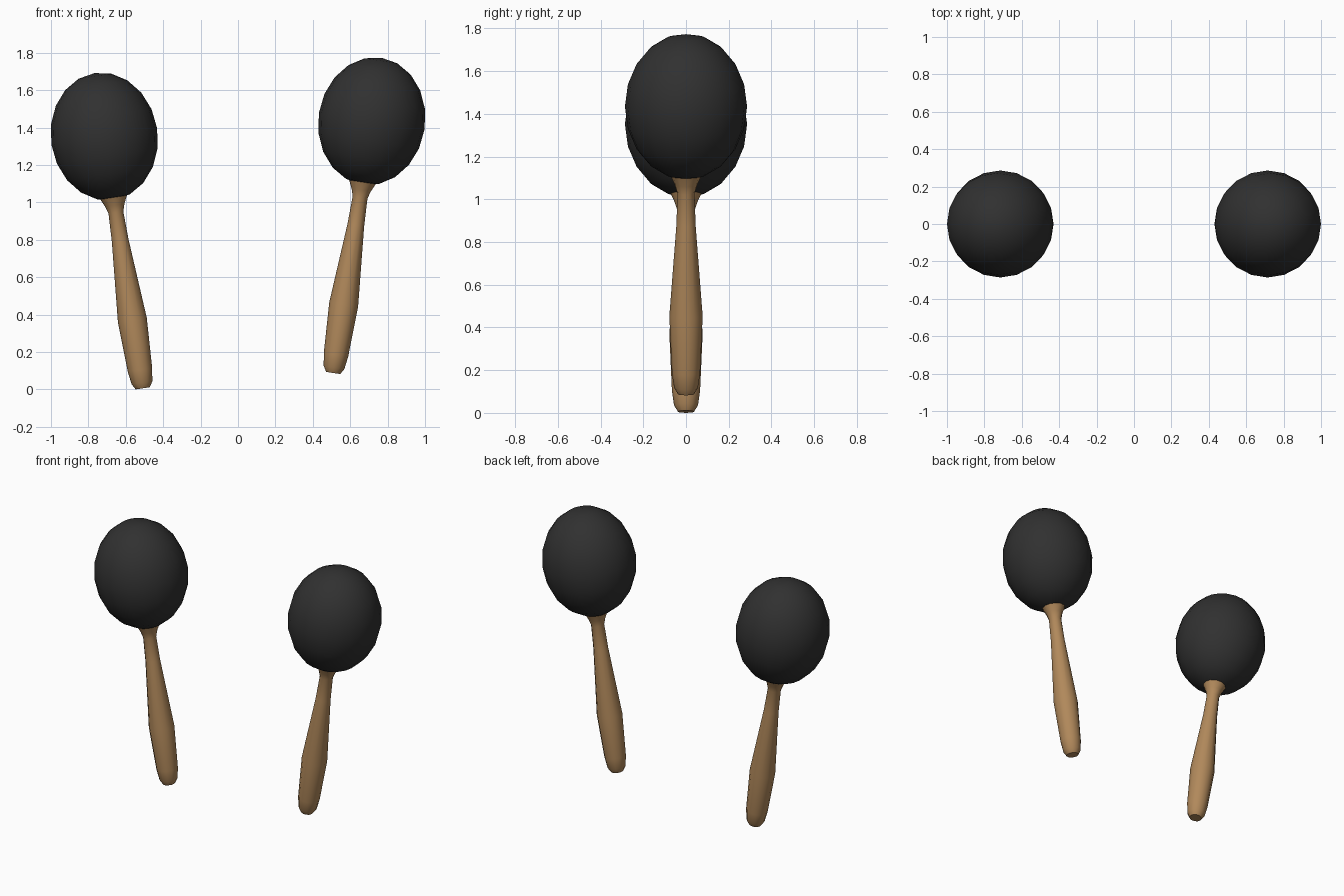
import bpy
import bmesh
import math
from mathutils import Matrix

cube = bpy.data.objects.get("Cube")
if cube:
    bpy.data.objects.remove(cube, do_unlink=True)


def make_material(name, color):
    mat = bpy.data.materials.new(name)
    mat.use_nodes = True
    mat.diffuse_color = color
    mat.node_tree.nodes["Principled BSDF"].inputs["Base Color"].default_value = color
    return mat


black = make_material("matte black", (0.03, 0.03, 0.03, 1))
wood = make_material("warm wood", (0.44, 0.25, 0.105, 1))

TILT = math.radians(8.7)
HEAD_DISTANCE = 1.362      # from handle end to head centre, along the axis
HANDLE_SIDES = 12

# Handle outline: (radius, distance along the axis)
PROFILE = [(0.038, 0), (0.056, 0.03), (0.066, 0.1), (0.078, 0.37),
           (0.045, 0.8), (0.04, 0.95), (0.052, 0.99), (0.073, 1.035)]


def finish(bm, name, mat, placement):
    bmesh.ops.recalc_face_normals(bm, faces=bm.faces)
    mesh = bpy.data.meshes.new(name)
    bm.to_mesh(mesh)
    bm.free()
    mesh.materials.append(mat)
    obj = bpy.data.objects.new(name, mesh)
    bpy.context.collection.objects.link(obj)
    obj.matrix_world = placement
    bpy.ops.object.select_all(action="DESELECT")
    obj.select_set(True)
    bpy.context.view_layer.objects.active = obj
    bpy.ops.object.shade_smooth_by_angle(angle=math.radians(40))


def build_head(name, placement):
    # Egg-shaped shell
    bm = bmesh.new()
    bmesh.ops.create_uvsphere(bm, u_segments=20, v_segments=10, radius=1)
    bmesh.ops.scale(bm, vec=(0.286, 0.286, 0.343), verts=bm.verts)
    bmesh.ops.translate(bm, vec=(0, 0, HEAD_DISTANCE), verts=bm.verts)
    finish(bm, name, black, placement)


def build_handle(name, placement):
    # Turned grip with a flared collar under the head
    bm = bmesh.new()
    rings = []
    for radius, height in PROFILE:
        angles = [math.tau * i / HANDLE_SIDES for i in range(HANDLE_SIDES)]
        rings.append([bm.verts.new((radius * math.cos(a), radius * math.sin(a), height))
                      for a in angles])
    for low, high in zip(rings, rings[1:]):
        for i in range(HANDLE_SIDES):
            j = (i + 1) % HANDLE_SIDES
            bm.faces.new((low[i], low[j], high[j], high[i]))
    bm.faces.new(rings[0])
    bm.faces.new(rings[-1])
    finish(bm, name, wood, placement)


# The pair leans outward, the left one held a little higher
for side, sign, lift in (("right", -1, 0.006), ("left", 1, 0.088)):
    placement = (Matrix.Translation((sign * 0.509, 0, lift))
                 @ Matrix.Rotation(sign * TILT, 4, "Y"))
    build_head(side + "_shaker_head", placement)
    build_handle(side + "_shaker_handle", placement)
